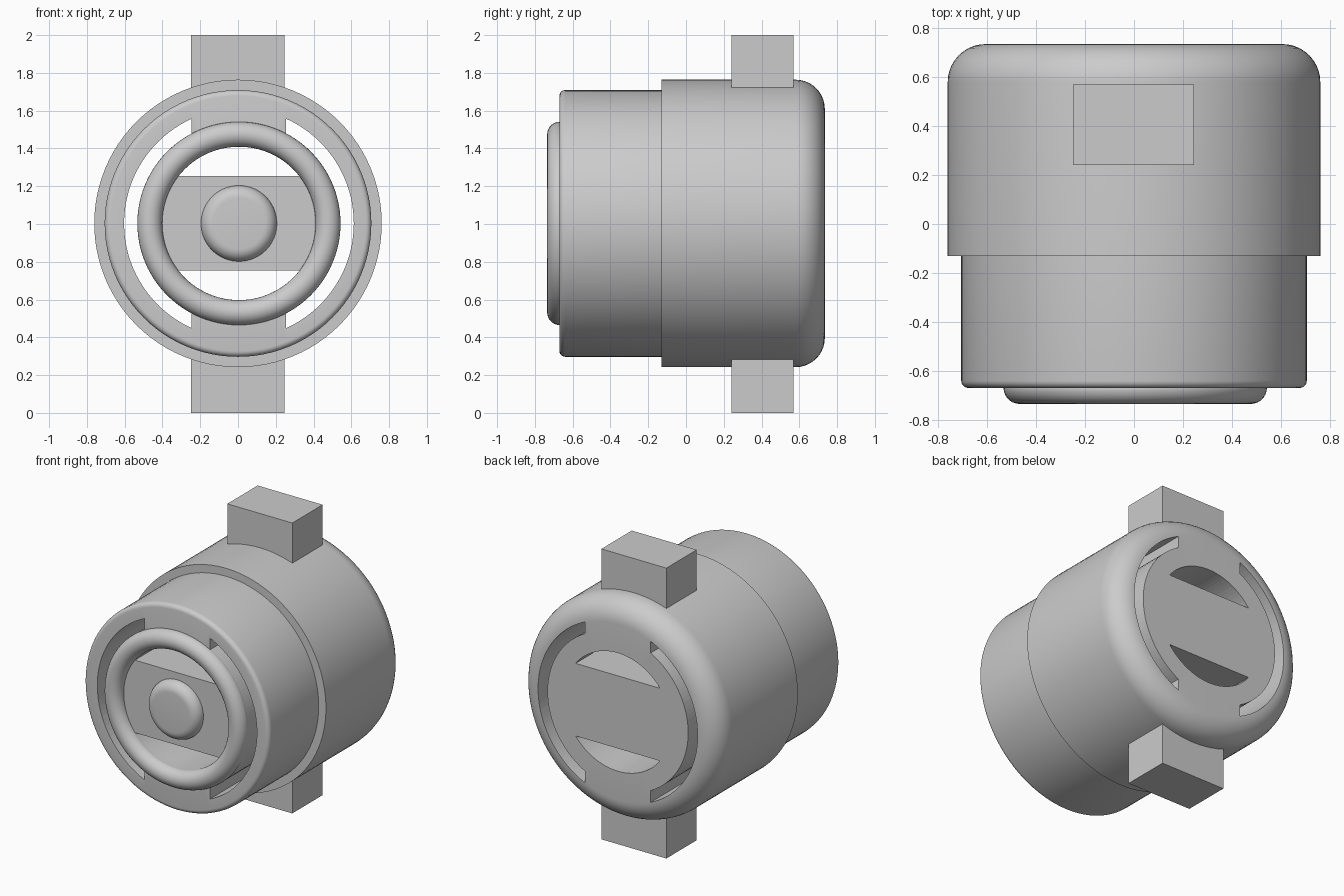
import bpy, bmesh, math
from mathutils import Matrix, Vector

if "Cube" in bpy.data.objects:
    bpy.data.objects.remove(bpy.data.objects["Cube"])

SEG = 96
CZ = 1.003   # height of the turned axis
OX = 0.005   # slight sideways offset of the front details


def finish(name, bm, smooth=True):
    bmesh.ops.recalc_face_normals(bm, faces=bm.faces)
    me = bpy.data.meshes.new(name)
    bm.to_mesh(me)
    bm.free()
    ob = bpy.data.objects.new(name, me)
    bpy.context.collection.objects.link(ob)
    if smooth:
        smooth_by_angle(ob)
    return ob


def activate(ob):
    bpy.ops.object.select_all(action='DESELECT')
    ob.select_set(True)
    bpy.context.view_layer.objects.active = ob


def smooth_by_angle(ob):
    activate(ob)
    bpy.ops.object.shade_smooth_by_angle(angle=math.radians(30))


def arc(cr, cy, rad, a0, a1, n):
    """Arc points (r, y), angles in degrees."""
    return [(cr + rad * math.cos(math.radians(a0 + (a1 - a0) * i / n)),
             cy + rad * math.sin(math.radians(a0 + (a1 - a0) * i / n)))
            for i in range(n + 1)]


def lathe(name, profile, cx, closed=False):
    """Turn an (r, y) profile around the y-directed axis."""
    bm = bmesh.new()
    vs = [bm.verts.new((cx + r, y, CZ)) for r, y in profile]
    es = [bm.edges.new(p) for p in zip(vs, vs[1:])]
    if closed:
        es.append(bm.edges.new((vs[-1], vs[0])))
    bmesh.ops.spin(bm, geom=vs + es, cent=(cx, 0, CZ), axis=(0, 1, 0),
                   angle=math.tau, steps=SEG)
    bmesh.ops.remove_doubles(bm, verts=bm.verts, dist=1e-5)
    return finish(name, bm)


def prism(name, outline):
    """Extrude a flat (x, z) outline right through the body along y."""
    bm = bmesh.new()
    face = bm.faces.new([bm.verts.new((OX + x, -1, CZ + z)) for x, z in outline])
    ext = bmesh.ops.extrude_face_region(bm, geom=[face])
    bmesh.ops.translate(bm, vec=(0, 2, 0),
                        verts=[g for g in ext['geom'] if isinstance(g, bmesh.types.BMVert)])
    ob = finish(name, bm, smooth=False)
    ob.hide_render = True
    return ob


# Stepped drum body with a big back fillet and a small front one
drum = lathe("drum_body",
             [(0, 0.735)] + arc(0.606, 0.58, 0.155, 90, 0, 10)
             + [(0.761, -0.13), (0.706, -0.13)]
             + arc(0.676, -0.64, 0.03, 0, -90, 5) + [(0, -0.67)], 0)

# Through slots: side crescents and upper/lower segments
cutters = []
for s in (1, -1):
    ro, ri, half = 0.608, 0.536, 0.25
    ao, ai = (math.degrees(math.acos(half / r)) for r in (ro, ri))
    crescent = arc(0, 0, ro, -ao, ao, 40) + arc(0, 0, ri, ai, -ai, 40)
    cutters.append(prism("side_slot_cutter", [(s * x, z) for x, z in crescent]))
    a = math.degrees(math.asin(half / 0.407))
    cutters.append(prism("inner_slot_cutter",
                         [(x, s * z) for x, z in arc(0, 0, 0.407, a, 180 - a, 30)]))

for c in cutters:
    mod = drum.modifiers.new("slot", 'BOOLEAN')
    mod.operation, mod.solver, mod.object = 'DIFFERENCE', 'EXACT', c
    activate(drum)
    bpy.ops.object.modifier_apply(modifier=mod.name)
for c in cutters:
    bpy.data.objects.remove(c, do_unlink=True)
smooth_by_angle(drum)

# Rounded front ring
lathe("front_ring", arc(0.472, -0.669, 0.066, 0, -180, 14)
      + [(0.408, -0.66), (0.535, -0.66)], OX, closed=True)

# Rounded centre button
lathe("centre_button", [(0, -0.66), (0.201, -0.66)]
      + arc(0.135, -0.669, 0.066, 0, -90, 8) + [(0, -0.735)], OX)

# Mounting lugs above and below
for name, z0, z1 in (("top_lug", 1.66, 2.0), ("bottom_lug", 0.0, 0.34)):
    bm = bmesh.new()
    bmesh.ops.create_cube(bm, size=1, matrix=Matrix.LocRotScale(
        Vector((-0.002, 0.405, (z0 + z1) / 2)), None, Vector((0.495, 0.33, z1 - z0))))
    finish(name, bm, smooth=False)
